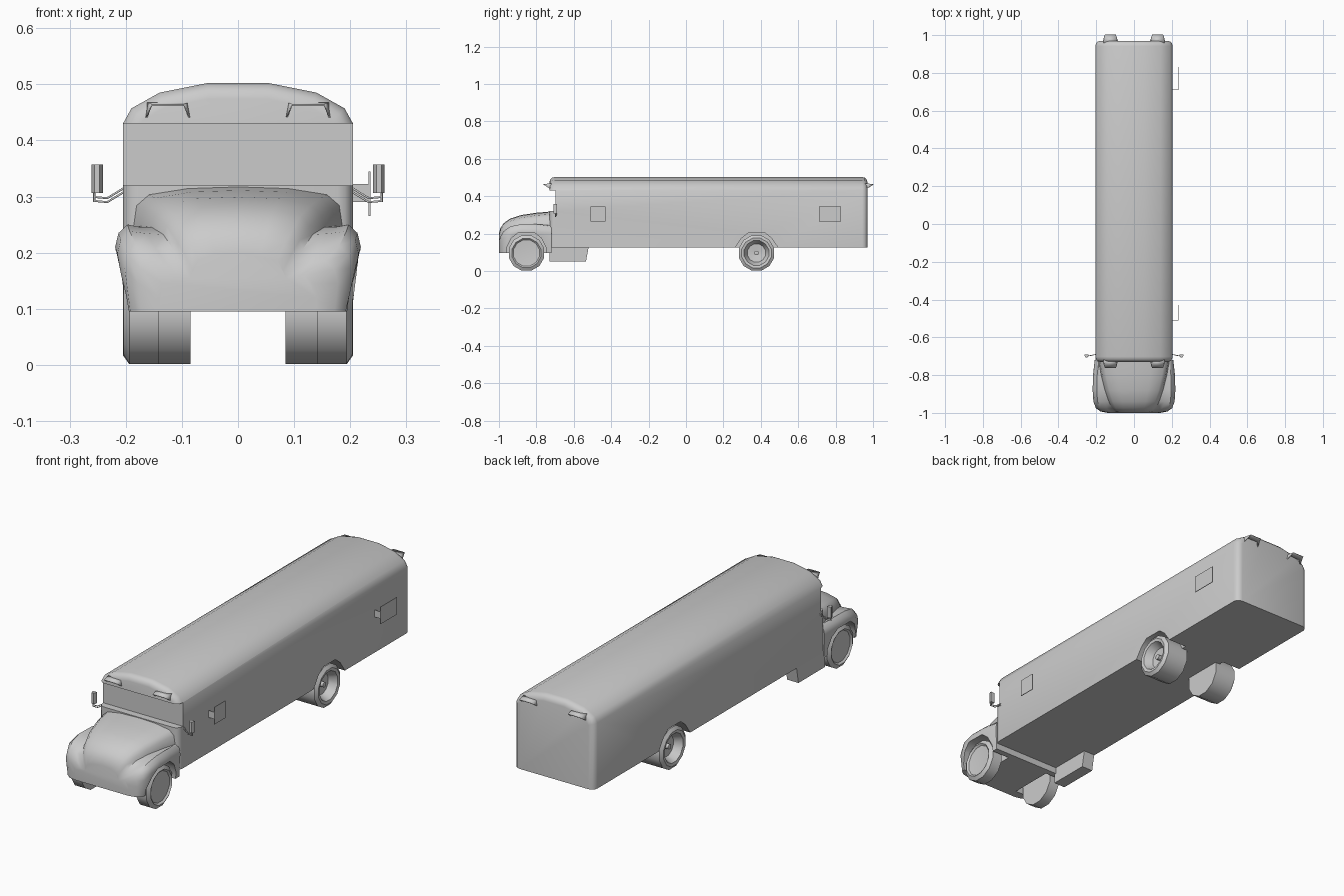
import bpy, bmesh, math
from mathutils import Vector

if "Cube" in bpy.data.objects:
    bpy.data.objects.remove(bpy.data.objects["Cube"])

grey = bpy.data.materials.new("plain grey")
grey.use_nodes = True
COLOUR = (0.6, 0.6, 0.6, 1)
grey.diffuse_color = COLOUR
grey.node_tree.nodes["Principled BSDF"].inputs["Base Color"].default_value = COLOUR


def finish(name, bm, smooth=40):
    bmesh.ops.recalc_face_normals(bm, faces=bm.faces)
    mesh = bpy.data.meshes.new(name)
    bm.to_mesh(mesh)
    bm.free()
    mesh.materials.append(grey)
    ob = bpy.data.objects.new(name, mesh)
    bpy.context.collection.objects.link(ob)
    shade(ob, smooth)
    return ob


def shade(ob, angle=40):
    bpy.ops.object.select_all(action="DESELECT")
    ob.select_set(True)
    bpy.context.view_layer.objects.active = ob
    bpy.ops.object.shade_smooth_by_angle(angle=math.radians(angle))


def loft(bm, rings, closed=False):
    """Skin equal-length rings of points; cap the ends unless closed."""
    rows = [[bm.verts.new(p) for p in ring] for ring in rings]
    n = len(rows[0])
    pairs = list(zip(rows, rows[1:])) + ([(rows[-1], rows[0])] if closed else [])
    for a, b in pairs:
        for i in range(n):
            j = (i + 1) % n
            bm.faces.new((a[i], a[j], b[j], b[i]))
    if not closed:
        bm.faces.new(rows[0])
        bm.faces.new(rows[-1])


def prism(name, outline, x0, x1):
    """Side outline of (y, z) points, extruded across x."""
    bm = bmesh.new()
    loft(bm, [[(x, y, z) for y, z in outline] for x in (x0, x1)])
    return finish(name, bm)


def box(name, x0, x1, y0, y1, z0, z1):
    return prism(name, [(y0, z0), (y1, z0), (y1, z1), (y0, z1)], x0, x1)


def cut(ob, cutter):
    mod = ob.modifiers.new("cut", "BOOLEAN")
    mod.operation, mod.solver, mod.object = "DIFFERENCE", "EXACT", cutter
    bpy.context.view_layer.objects.active = ob
    bpy.ops.object.modifier_apply(modifier=mod.name)
    bpy.data.objects.remove(cutter)


def arch(y, half, side):
    outline = [(half, 0.05), (half, 0.125), (0.08, 0.175), (0.045, 0.203)]
    points = [(y + a, z) for a, z in outline] + [(y - a, z) for a, z in reversed(outline)]
    return prism("arch_cutter", points, side * 0.11, side * 0.3)


def mirrored(half):
    return half + [(-x, z) for x, z in reversed(half)]


FRONT, REAR, FLOOR = -0.73, 0.97, 0.125
FRONT_AXLE, REAR_AXLE = -0.853, 0.377
SIDES = (("left", 1), ("right", -1))

# Coach body: arched section with rounded ends
section = mirrored([(0.205, FLOOR), (0.205, 0.43), (0.19, 0.457), (0.14, 0.485), (0.055, 0.502)])
bm = bmesh.new()
loft(bm, [[(x, y, z) for x, z in section] for y in (FRONT, REAR)])
ends = [e for e in bm.edges
        if abs(e.verts[0].co.y - e.verts[1].co.y) < 0.01
        and max(v.co.z for v in e.verts) > FLOOR + 0.01]
bmesh.ops.bevel(bm, geom=ends, offset=0.028, segments=3, profile=0.5, affect="EDGES")
body = finish("coach_body", bm)

# Recessed windscreen and rear wheel arches
cut(body, box("windscreen_cutter", -0.3, 0.3, -0.9, -0.697, 0.32, 0.43))
for _, s in SIDES:
    cut(body, arch(REAR_AXLE, 0.115, s))
shade(body)


# Hood and fenders: tapering section lofted towards the nose
def hood_section(y, top, w, fender, f, b):
    half = [(b, 0.095), (f, fender - 0.04), (f - 0.006, fender - 0.015),
            (f - 0.022, fender), (w * 0.6 + f * 0.4, fender - 0.004),
            (w + 0.006, fender - 0.012 + (top - fender) * 0.15),
            (w, top - 0.033), (w * 0.88, top - 0.014), (w * 0.5, top - 0.003)]
    points = mirrored(half)
    points.insert(len(half), (0, top))
    return [(x, y, z) for x, z in points]


stations = [(-0.72, 0.318, 0.182, 0.243, 0.208, 0.203),
            (-0.80, 0.311, 0.168, 0.25, 0.217, 0.2),
            (-0.88, 0.299, 0.148, 0.25, 0.219, 0.198),
            (-0.94, 0.28, 0.127, 0.238, 0.215, 0.197),
            (-0.975, 0.255, 0.11, 0.212, 0.202, 0.192),
            (-0.992, 0.23, 0.095, 0.185, 0.178, 0.172),
            (-1.0, 0.2, 0.08, 0.16, 0.14, 0.14)]
bm = bmesh.new()
loft(bm, [hood_section(*s) for s in stations])
hood = finish("hood_and_fenders", bm)
for _, s in SIDES:
    cut(hood, arch(FRONT_AXLE, 0.105, s))
shade(hood, 50)


# Wheels: turned profiles of (distance from centre line, radius)
def wheel(name, profile, y, side):
    bm = bmesh.new()
    rings = []
    for k in range(12):
        a = math.tau * (k + 0.5) / 12
        rings.append([(side * x, y + r * math.cos(a), 0.096 + r * math.sin(a)) for x, r in profile])
    loft(bm, rings, closed=True)
    bmesh.ops.remove_doubles(bm, verts=bm.verts, dist=0.0005)
    loose = [f for f in bm.faces if f.calc_area() < 1e-9]
    bmesh.ops.delete(bm, geom=loose, context="FACES")
    finish(name, bm)


front_tyre = [(0.142, 0), (0.142, 0.098), (0.193, 0.098), (0.204, 0.08), (0.196, 0.072), (0.19, 0)]
rear_tyre = [(0.085, 0), (0.085, 0.098), (0.194, 0.098), (0.205, 0.082), (0.202, 0.068),
             (0.165, 0.05), (0.16, 0.012), (0.18, 0.012), (0.184, 0)]
for label, s in SIDES:
    wheel("front_wheel_" + label, front_tyre, FRONT_AXLE, s)
    wheel("rear_wheel_" + label, rear_tyre, REAR_AXLE, s)

# Entry step below the door on the right side
prism("entry_step", [(-0.73, 0.13), (-0.73, 0.05), (-0.535, 0.05), (-0.52, 0.13)], -0.203, -0.145)

# Folding arms on the left side: thin panel on a hinge plate
for label, y0, y1 in (("front", -0.51, -0.43), ("rear", 0.71, 0.83)):
    box("arm_panel_" + label, 0.233, 0.236, y0, y1, 0.265, 0.345)
    box("arm_hinge_" + label, 0.2, 0.234, y0, y0 + 0.003, 0.29, 0.322)


# Lamp visors: thin hoods with triangular cheeks, front and rear
def visor(name, x, y, out):
    bm = bmesh.new()
    tip, root, low = [], [], []
    for s in (-1, 1):
        tip.append(bm.verts.new((x + s * 0.029, y + out * 0.033, 0.465)))
        root.append(bm.verts.new((x + s * 0.038, y - out * 0.02, 0.468)))
        low.append(bm.verts.new((x + s * 0.041, y - out * 0.005, 0.438)))
    bm.faces.new((tip[0], tip[1], root[1], root[0]))
    for i in (0, 1):
        bm.faces.new((tip[i], root[i], low[i]))
    ob = finish(name, bm, 20)
    ob.modifiers.new("thickness", "SOLIDIFY").thickness = 0.003


for label, s in SIDES:
    visor("front_visor_" + label, s * 0.125, FRONT, -1)
    visor("rear_visor_" + label, s * 0.125, REAR, 1)


# Door mirrors on pairs of bent arms
def tube(name, points, radius):
    curve = bpy.data.curves.new(name, "CURVE")
    curve.dimensions = "3D"
    curve.bevel_depth, curve.bevel_resolution, curve.use_fill_caps = radius, 1, True
    spline = curve.splines.new("POLY")
    spline.points.add(len(points) - 1)
    for p, co in zip(spline.points, points):
        p.co = (*co, 1)
    curve.materials.append(grey)
    bpy.context.collection.objects.link(bpy.data.objects.new(name, curve))


for label, s in SIDES:
    bm = bmesh.new()
    outline = [(0.241, -0.69), (0.241, -0.698), (0.247, -0.708), (0.256, -0.708),
               (0.261, -0.698), (0.261, -0.69)]
    loft(bm, [[(s * x, y, z) for x, y in outline] for z in (0.306, 0.357)])
    finish("mirror_" + label, bm)
    for k, drop in enumerate((0, 0.007)):
        tube(f"mirror_arm_{label}_{k}",
             [(s * 0.2, -0.69, 0.317 - drop), (s * 0.233, -0.697, 0.297 - drop),
              (s * 0.255, -0.7, 0.299 - drop)], 0.002)
    tube("mirror_post_" + label, [(s * 0.256, -0.7, 0.29), (s * 0.256, -0.7, 0.31)], 0.002)
